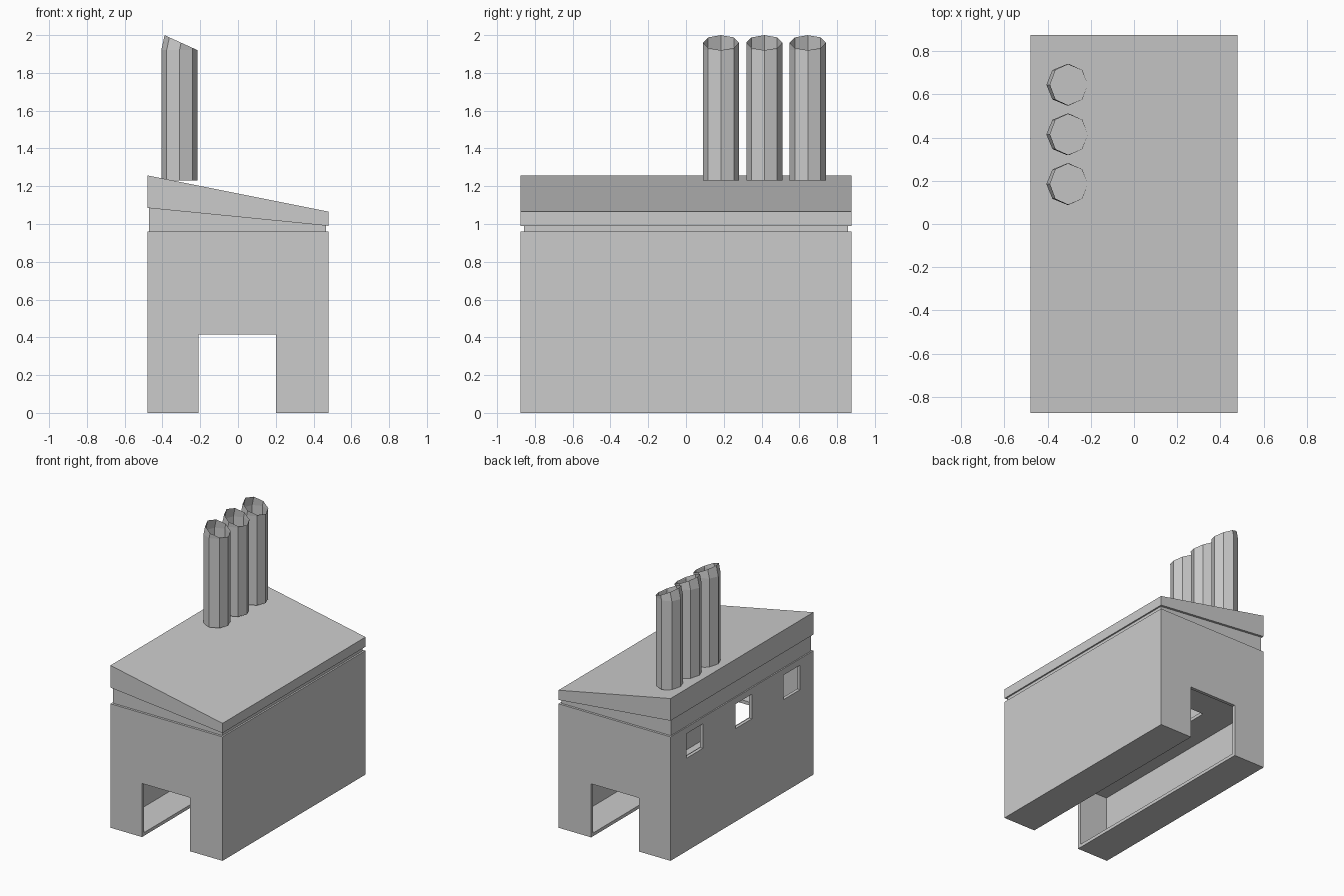
import bpy, bmesh, math
from mathutils import Vector

if "Cube" in bpy.data.objects:
    bpy.data.objects.remove(bpy.data.objects["Cube"])

grey = bpy.data.materials.new("light grey")
grey.diffuse_color = (0.6, 0.6, 0.6, 1)
grey.use_nodes = True
grey.node_tree.nodes["Principled BSDF"].inputs["Base Color"].default_value = grey.diffuse_color


def make(name, bm):
    bmesh.ops.recalc_face_normals(bm, faces=bm.faces)
    me = bpy.data.meshes.new(name)
    bm.to_mesh(me)
    bm.free()
    me.materials.append(grey)
    ob = bpy.data.objects.new(name, me)
    bpy.context.collection.objects.link(ob)
    return ob


def prism(name, profile, y0, y1):
    """Extrude an x-z outline along y."""
    bm = bmesh.new()
    face = bm.faces.new([bm.verts.new((x, y0, z)) for x, z in profile])
    ext = bmesh.ops.extrude_face_region(bm, geom=[face])
    verts = [g for g in ext["geom"] if isinstance(g, bmesh.types.BMVert)]
    bmesh.ops.translate(bm, verts=verts, vec=(0, y1 - y0, 0))
    return make(name, bm)


def box(name, x0, x1, y0, y1, z0, z1):
    return prism(name, [(x0, z0), (x1, z0), (x1, z1), (x0, z1)], y0, y1)


def cut(target, cutters):
    """Subtract each cutter, bake the result and remove the cutters."""
    for c in cutters:
        c.hide_render = True
        m = target.modifiers.new("cut", "BOOLEAN")
        m.operation, m.solver, m.object = "DIFFERENCE", "EXACT", c
    dg = bpy.context.evaluated_depsgraph_get()
    me = bpy.data.meshes.new_from_object(target.evaluated_get(dg))
    target.modifiers.clear()
    target.data = me
    for c in cutters:
        bpy.data.objects.remove(c)


W, D, T = 0.48, 0.875, 0.025    # half width, half depth, wall thickness

# Hollow hall: doorways joined by a floor channel, three windows on the left
hall = box("hall_walls", -W, W, -D, D, 0, 0.96)
cutters = [box("room_cutter", -W + T, W - T, -D + T, D - T, T, 0.96 - T),
           box("doorway_cutter", -0.21, 0.20, -1, 1, -0.1, 0.415)]
for y in (-0.61, -0.02, 0.58):
    cutters.append(box("window_cutter", -0.6, -0.4, y - 0.1, y + 0.1, 0.72, 0.91))
cut(hall, cutters)

# Upper floor with a central opening
floor = box("upper_floor", -W + 0.01, W - 0.01, -D + 0.01, D - 0.01, 0.5, 0.525)
cut(floor, [box("stairwell_cutter", -0.21, 0.20, -0.68, 0.52, 0.4, 0.6)])

# Recessed wedge and sloping roof slab
prism("roof_wedge", [(-0.47, 0.955), (0.467, 0.955), (0.467, 0.992), (-0.47, 1.085)],
      -0.857, 0.857)
prism("roof_slab", [(-W, 1.085), (W, 0.99), (W, 1.065), (-W, 1.257)], -D, D)

# Open octagonal chimneys with a tilted rim
R, CX, TILT = 0.096, -0.31, math.radians(24.5)
for i, cy in enumerate((0.185, 0.415, 0.645)):
    bm = bmesh.new()
    rings = [[], [], []]
    for k in range(8):
        a = k * math.pi / 4
        x, y = CX + R * math.cos(a), cy + R * math.sin(a)
        reach = CX + R - x
        rings[0].append(bm.verts.new((x, y, 1.23)))
        rings[1].append(bm.verts.new((x, y, 1.92)))
        rings[2].append(bm.verts.new((CX + R - reach * math.cos(TILT), y,
                                      1.92 + reach * math.sin(TILT))))
    # the rim hinges on its right-hand corner
    bmesh.ops.remove_doubles(bm, verts=[rings[1][0], rings[2][0]], dist=1e-5)
    hinge = next(v for v in bm.verts
                 if (v.co - Vector((CX + R, cy, 1.92))).length < 1e-4)
    rings[1][0] = rings[2][0] = hinge
    for lo, hi in zip(rings, rings[1:]):
        for k in range(8):
            n = (k + 1) % 8
            loop = list(dict.fromkeys((lo[k], lo[n], hi[n], hi[k])))
            bm.faces.new(loop)
    make(f"chimney_{i + 1}", bm)
